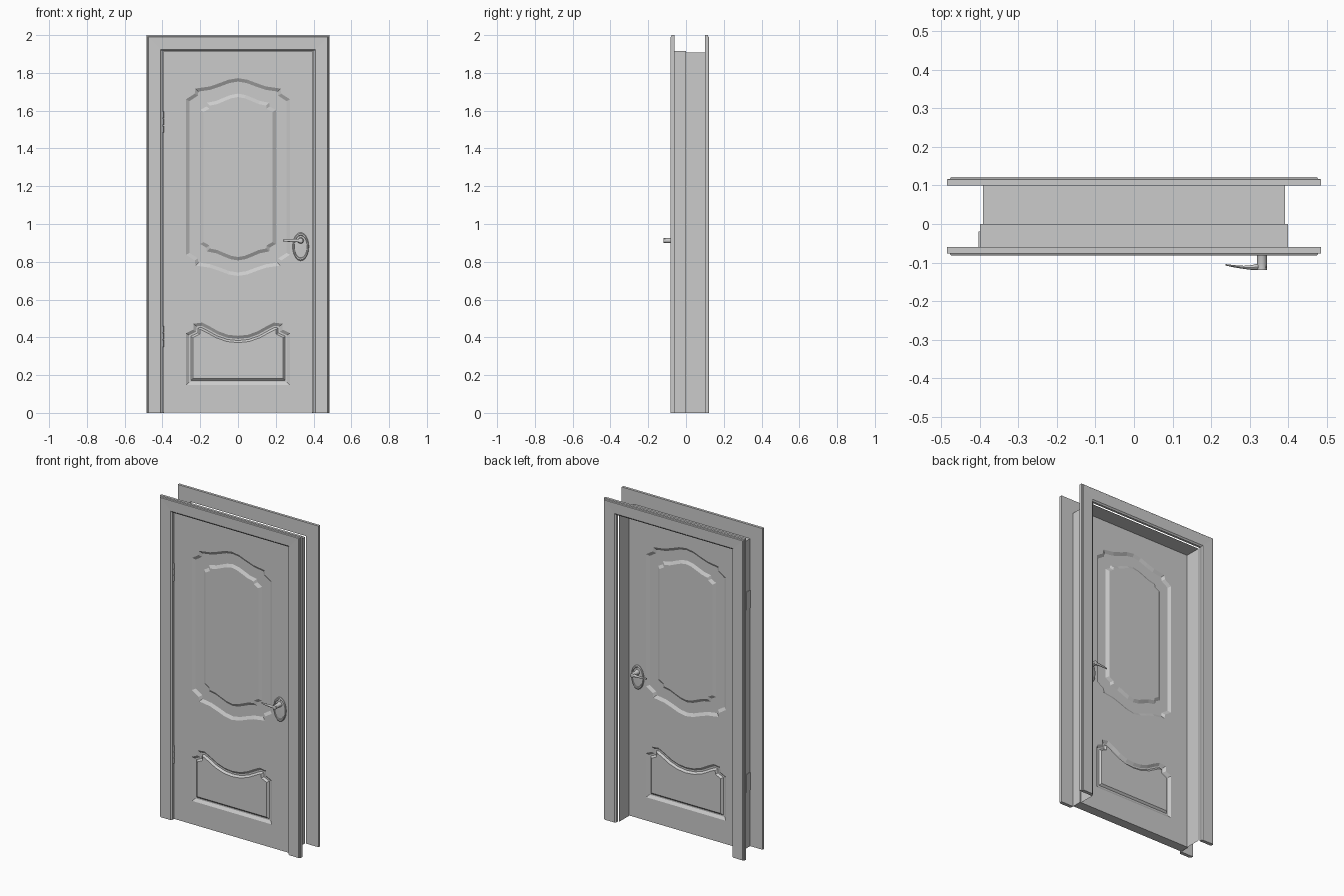
import bpy, bmesh
from math import sin, cos, tau
from mathutils import Vector

if "Cube" in bpy.data.objects:
    bpy.data.objects.remove(bpy.data.objects["Cube"])

FRONT, BACK = -0.06, 0.0            # leaf surfaces


def finish(bm, name, smooth=False):
    bmesh.ops.recalc_face_normals(bm, faces=bm.faces)
    me = bpy.data.meshes.new(name)
    bm.to_mesh(me)
    bm.free()
    ob = bpy.data.objects.new(name, me)
    bpy.context.collection.objects.link(ob)
    if smooth:
        bpy.ops.object.select_all(action='DESELECT')
        ob.select_set(True)
        bpy.context.view_layer.objects.active = ob
        bpy.ops.object.shade_smooth_by_angle(angle=0.6)
    return ob


def bridge(bm, a, b, closed=True):
    n = len(a)
    for i in range(n if closed else n - 1):
        j = (i + 1) % n
        bm.faces.new((a[i], a[j], b[j], b[i]))


def loft(rings, name, caps=True, closed=True, smooth=False):
    bm = bmesh.new()
    rows = [[bm.verts.new(p) for p in r] for r in rings]
    for a, b in zip(rows, rows[1:]):
        bridge(bm, a, b, closed)
    if caps:
        bm.faces.new(rows[0])
        bm.faces.new(rows[-1])
    return finish(bm, name, smooth)


def frame_sweep(profile, name, solid):
    """Sweep (half width, y) profile up one side, over the head, down the other."""
    corners = [(-1, 0), (-1, 1), (1, 1), (1, 0)]
    rings = [[(s * u, y, t * (u + 1.515)) for u, y in profile] for s, t in corners]
    return loft(rings, name, caps=solid, closed=solid)


# Casings on both faces of the wall
casing = [(0.40, -0.06), (0.40, -0.074), (0.404, -0.076), (0.409, -0.081),
          (0.475, -0.082), (0.478, -0.077), (0.485, -0.076), (0.485, -0.06)]
frame_sweep(casing, "front_casing", True)
frame_sweep([(u, 0.04 - y) for u, y in casing], "back_casing", True)

# Rebated jamb lining
frame_sweep([(0.40, -0.06), (0.40, 0.0), (0.392, 0.0), (0.392, 0.10)], "jamb", False)


# Panel outlines, given as right halves from top centre downwards
def mirror_x(half):
    return half + [(-x, z) for x, z in reversed(half) if x > 0]


def mirror_z(top):
    return mirror_x(top + [(x, 2.497 - z) for x, z in reversed(top)])


def inset(loop, d):
    out = []
    n = len(loop)
    for i in range(n):
        p0, p, p1 = (Vector(loop[k % n]) for k in (i - 1, i, i + 1))
        a, b = (p - p0).normalized(), (p1 - p).normalized()
        n1, n2 = Vector((a.y, -a.x)), Vector((b.y, -b.x))
        out.append(tuple(p + (n1 + n2) * (d / (1 + n1.dot(n2)))))
    return out


upper_out = mirror_z([(0, 1.772), (0.05, 1.764), (0.10, 1.745), (0.15, 1.728),
                      (0.225, 1.717), (0.229, 1.69), (0.275, 1.66)])
upper_in = mirror_z([(0, 1.69), (0.04, 1.683), (0.08, 1.667), (0.115, 1.652),
                     (0.165, 1.642), (0.168, 1.622), (0.20, 1.603)])
lower = mirror_x([(0, 0.408), (0.05, 0.413), (0.10, 0.43), (0.15, 0.458), (0.19, 0.478),
                  (0.235, 0.472), (0.237, 0.44), (0.275, 0.422), (0.275, 0.147)])
panels = [[upper_out, inset(upper_out, 0.018), upper_in, inset(upper_in, 0.018)],
          [lower, inset(lower, 0.016), inset(lower, 0.025), inset(lower, 0.036)]]

# Door leaf with moulded panels on both faces
bm = bmesh.new()


def loop_edges(vs):
    return [bm.edges.get(p) or bm.edges.new(p) for p in zip(vs, vs[1:] + vs[:1])]


rims = []
for y, inward in ((FRONT, 1), (BACK, -1)):
    w, top = 0.398, 1.912
    rim = [bm.verts.new((x, y, z)) for x, z in ((-w, 0.002), (-w, top), (w, top), (w, 0.002))]
    rims.append(rim)
    field = loop_edges(rim)
    for rings in panels:
        rows = [[bm.verts.new((x, y + inward * d, z)) for x, z in r]
                for r, d in zip(rings, (0, 0.011, 0.011, 0))]
        field += loop_edges(rows[0])
        for a, b in zip(rows, rows[1:]):
            bridge(bm, a, b)
        bmesh.ops.triangle_fill(bm, use_beauty=True, edges=loop_edges(rows[-1]))
    bmesh.ops.triangle_fill(bm, use_beauty=True, edges=field, normal=(0, -inward, 0))
bridge(bm, *rims)
finish(bm, "door_leaf")


# Handles: oval plate, stem and tapered lever, front and back
def ellipse_xz(cx, y, cz, rx, rz, n=32):
    return [(cx + rx * cos(tau * i / n), y, cz + rz * sin(tau * i / n)) for i in range(n)]


for side, flip in (("front", lambda y: y), ("back", lambda y: FRONT + BACK - y)):
    plate = [(1, -0.059), (1, -0.064), (0.93, -0.068), (0.82, -0.068), (0.78, -0.065), (0.05, -0.067)]
    loft([ellipse_xz(0.332, flip(y), 0.88, 0.043 * k, 0.075 * k) for k, y in plate],
         side + "_handle_plate", smooth=True)
    loft([ellipse_xz(0.332, flip(y), 0.912, r, r, 20)
          for r, y in ((0.017, -0.064), (0.013, -0.072), (0.013, -0.119), (0.011, -0.12))],
         side + "_handle_stem", smooth=True)
    path = [(0.343, -0.112, 0.007, 0.009), (0.32, -0.1115, 0.008, 0.009), (0.305, -0.113, 0.006, 0.008),
            (0.285, -0.1125, 0.004, 0.007), (0.262, -0.110, 0.003, 0.006), (0.238, -0.106, 0.002, 0.005)]
    loft([[(x, flip(y + ry * cos(tau * i / 12)), 0.912 + rz * sin(tau * i / 12)) for i in range(12)]
          for x, y, ry, rz in path], side + "_handle_lever", smooth=True)

# Hinges: three knuckles and a plate
for name, z0 in (("upper", 1.485), ("lower", 0.35)):
    for k in range(3):
        za = z0 + k * 0.038
        loft([[(-0.399 + 0.006 * cos(tau * i / 12), -0.064 + 0.006 * sin(tau * i / 12), z)
               for i in range(12)] for z in (za, za + 0.035)], f"{name}_hinge_knuckle_{k}", smooth=True)
    loft([[(-0.403, -0.06, z), (-0.397, -0.06, z), (-0.397, -0.02, z), (-0.403, -0.02, z)]
          for z in (z0, z0 + 0.111)], name + "_hinge_plate")
